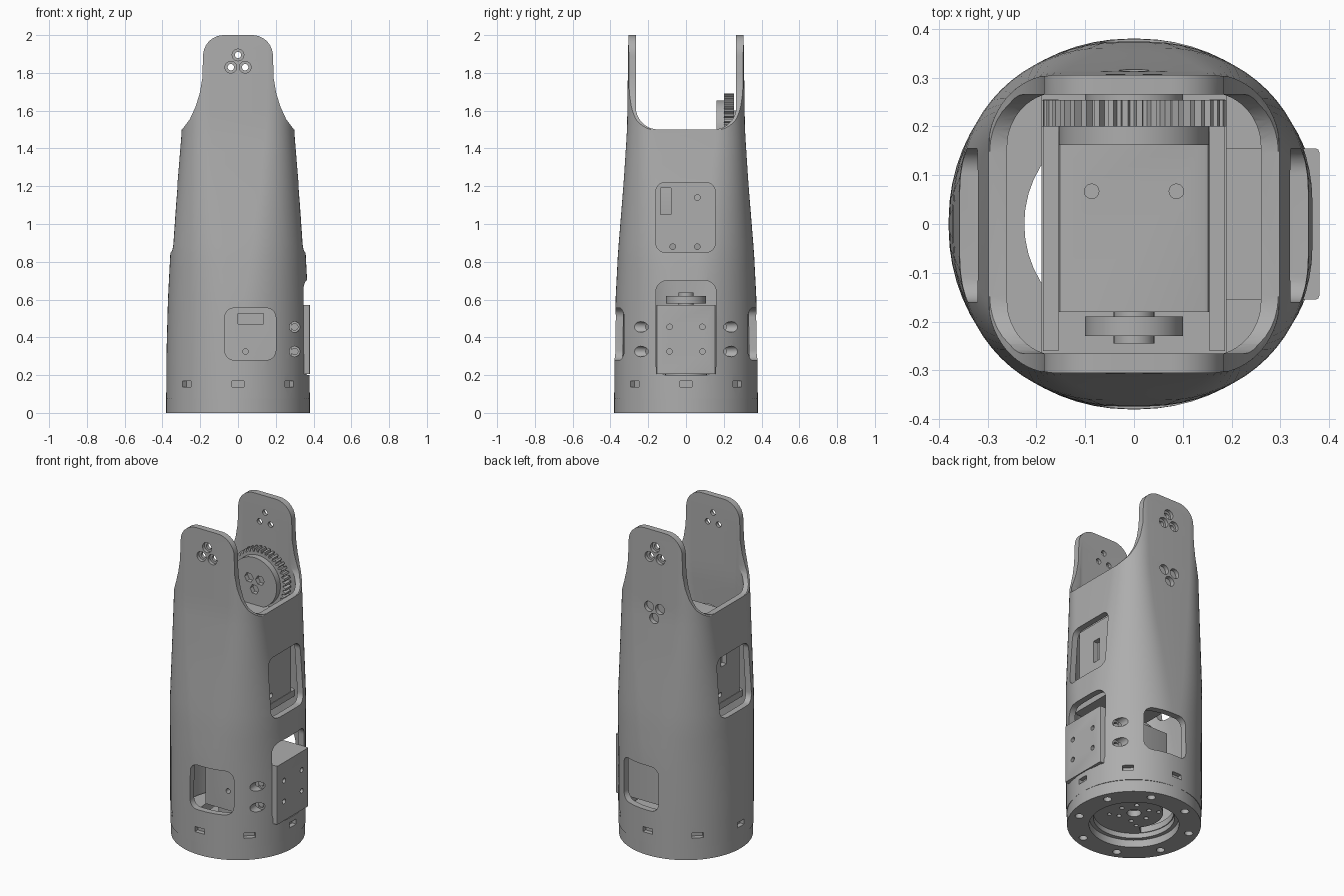
import bpy, bmesh, math
from math import sin, cos, pi, radians

cube = bpy.data.objects.get("Cube")
if cube:
    bpy.data.objects.remove(cube, do_unlink=True)

GREY = (0.42, 0.42, 0.42, 1)
mat = bpy.data.materials.new("plain grey")
mat.use_nodes = True
mat.diffuse_color = GREY
mat.node_tree.nodes["Principled BSDF"].inputs["Base Color"].default_value = GREY


def make(name, bm):
    bmesh.ops.recalc_face_normals(bm, faces=bm.faces)
    me = bpy.data.meshes.new(name)
    bm.to_mesh(me)
    bm.free()
    me.materials.append(mat)
    ob = bpy.data.objects.new(name, me)
    bpy.context.collection.objects.link(ob)
    return ob


def rrect(u0, u1, v0, v1, r, n=8):
    pts = []
    for k, (u, v) in enumerate([(u1 - r, v1 - r), (u0 + r, v1 - r), (u0 + r, v0 + r), (u1 - r, v0 + r)]):
        for i in range(n + 1):
            a = pi / 2 * (k + i / n)
            pts.append((u + r * cos(a), v + r * sin(a)))
    return pts


def circle(u, v, r, n=24):
    return [(u + r * cos(2 * pi * i / n), v + r * sin(2 * pi * i / n)) for i in range(n)]


def rect(u0, u1, v0, v1):
    return [(u0, v0), (u1, v0), (u1, v1), (u0, v1)]


def prism(name, pts, axis, lo, hi):
    """Extrude a 2D outline along an axis."""
    place = {"x": lambda u, v, w: (w, u, v), "y": lambda u, v, w: (u, w, v), "z": lambda u, v, w: (u, v, w)}[axis]
    bm = bmesh.new()
    rings = [[bm.verts.new(place(u, v, w)) for u, v in pts] for w in (lo, hi)]
    bm.faces.new(rings[0])
    bm.faces.new(rings[1])
    n = len(pts)
    for i in range(n):
        j = (i + 1) % n
        bm.faces.new((rings[0][i], rings[0][j], rings[1][j], rings[1][i]))
    return make(name, bm)


def cut(ob, *shapes):
    bpy.context.view_layer.objects.active = ob
    for shape in shapes:
        tool = shape if isinstance(shape, bpy.types.Object) else prism("cutter", *shape)
        tool.hide_render = True
        mod = ob.modifiers.new("cut", "BOOLEAN")
        mod.operation = "DIFFERENCE"
        mod.solver = "EXACT"
        mod.object = tool
        bpy.ops.object.modifier_apply(modifier=mod.name)
        bpy.data.objects.remove(tool, do_unlink=True)


def bolt_circle(radius, r, count, lo, hi, start=0):
    return [(circle(radius * cos(start + 2 * pi * i / count), radius * sin(start + 2 * pi * i / count), r, 16),
             "z", lo, hi) for i in range(count)]


# Tapered shell: round at the foot, rounded square at the top
KEYS = [(0.075, 0.38, 0.38, 0.37), (0.3, 0.379, 0.379, 0.365), (0.6, 0.371, 0.373, 0.34),
        (0.85, 0.358, 0.36, 0.29), (1.22, 0.32, 0.33, 0.2), (1.5, 0.297, 0.312, 0.15), (2.0, 0.295, 0.305, 0.14)]


def section(z):
    for a, b in zip(KEYS, KEYS[1:]):
        if z <= b[0] + 1e-6:
            t = (z - a[0]) / (b[0] - a[0])
            return [p + (q - p) * t for p, q in zip(a[1:], b[1:])]


levels = [0.075 + 1.925 * i / 28 for i in range(29)]
outlines = []
for z in levels:
    ax, ay, r = section(z)
    outlines.append([(u, v, z) for u, v in rrect(-ax, ax, -ay, ay, r, 16)])
for z in reversed(levels):
    ax, ay, r = section(z)
    ax, ay = ax - 0.038, ay - 0.04
    outlines.append([(u, v, z) for u, v in rrect(-ax, ax, -ay, ay, max(r - 0.04, 0.1), 16)])
bm = bmesh.new()
rings = [[bm.verts.new(p) for p in o] for o in outlines]
for k, ring in enumerate(rings):
    nxt = rings[(k + 1) % len(rings)]
    for i in range(len(ring)):
        j = (i + 1) % len(ring)
        bm.faces.new((ring[i], ring[j], nxt[j], nxt[i]))
shell = make("shell", bm)

# Fork opening and ear outline
cut(shell, (rrect(-0.266, 0.266, 1.5, 2.4, 0.12), "x", -0.6, 0.6))
ear = [(0.5, 1.5), (0.296, 1.5), (0.255, 1.555), (0.225, 1.62), (0.203, 1.69), (0.189, 1.77), (0.185, 1.89)]
ear += [(0.075 + 0.11 * cos(radians(a)), 1.89 + 0.11 * sin(radians(a))) for a in range(10, 91, 10)]
ear += [(0.075, 2.1), (0.5, 2.1)]
for s in (-1, 1):
    cut(shell, ([(s * u, v) for u, v in ear], "y", -0.6, 0.6))

# Windows
cut(shell,
    (rrect(-0.16, 0.155, 0.85, 1.22, 0.05), "x", -0.6, 0.6),
    (rrect(-0.16, 0.16, 0.2, 0.7, 0.06), "x", 0.2, 0.6),
    (rrect(-0.07, 0.2, 0.28, 0.555, 0.05), "y", -0.6, 0.6))

# Screw holes: ear clusters, gear cluster on the back, servo screws
for u, v in [(0, 1.895), (-0.038, 1.83), (0.038, 1.83)]:
    cut(shell, (circle(u, v, 0.017), "y", -0.6, 0.6))
    for s in (-1, 1):
        cut(shell, (circle(u, v, 0.031), "y", s * 0.287, s * 0.6))
for u, v in [(0, 1.455), (-0.038, 1.52), (0.038, 1.52)]:
    cut(shell, (circle(u, v, 0.031), "y", 0.287, 0.6))
for z in (0.325, 0.455):
    cut(shell, (circle(0.3, z, 0.017), "y", -0.6, 0.6))
    for s in (-1, 1):
        cut(shell, (circle(0.3, z, 0.028), "y", s * 0.2, s * 0.6))

# Ring of small slots near the foot
for i in range(8):
    slot = prism("slot_cutter", rect(-0.032, 0.032, 0.138, 0.17), "y", -0.5, -0.352)
    slot.rotation_euler.z = i * pi / 4
    bpy.context.view_layer.update()
    cut(shell, slot)

# Base ring with bolt holes
base = prism("base_ring", circle(0, 0, 0.38, 96), "z", 0, 0.075)
cut(base, (circle(0, 0, 0.255, 64), "z", -0.1, 0.2), *bolt_circle(0.325, 0.024, 8, -0.1, 0.05, pi / 8))

# Floor plate with an arc slot, and its raised rim
floor = prism("floor_plate", circle(0, 0, 0.335, 64), "z", 0.076, 0.115)
arc = [(0.225 * cos(radians(a)), 0.225 * sin(radians(a))) for a in range(100, 221, 8)]
arc += [(0.165 * cos(radians(a)), 0.165 * sin(radians(a))) for a in range(220, 99, -8)]
cut(floor, (arc, "z", 0, 0.3), (circle(0, 0, 0.04), "z", 0, 0.3), *bolt_circle(0.09, 0.014, 6, 0, 0.3),
    *bolt_circle(0.14, 0.012, 4, 0, 0.3, pi / 4))
rim = prism("floor_rim", circle(0, 0, 0.254, 64), "z", 0.045, 0.077)
cut(rim, (circle(0, 0, 0.23, 64), "z", 0, 0.2))

# Lower servo lying on its side, poking out of the left window
lower = prism("lower_servo", rrect(-0.12, 0.38, -0.155, 0.155, 0.008, 2), "z", 0.205, 0.57)
for z in (0.325, 0.455):
    for y in (-0.087, 0.087):
        cut(lower, (circle(y, z, 0.015, 16), "x", 0.35, 0.5))
cut(lower, (rect(0, 0.135, 0.47, 0.525), "y", -0.3, -0.135), (circle(0.04, 0.325, 0.015, 16), "y", -0.3, -0.12))
prism("lower_servo_horn", circle(0, 0, 0.105, 40), "z", 0.58, 0.62)
prism("lower_servo_hub", circle(0, 0, 0.04), "z", 0.56, 0.637)
prism("lower_servo_output", circle(0, 0, 0.11, 40), "z", 0.115, 0.206)

# Upper servo standing upright with a rear horn
upper = prism("upper_servo", rrect(-0.155, 0.155, 0.86, 1.36, 0.01, 2), "y", -0.18, 0.19)
for x in (-0.087, 0.087):
    cut(upper, (circle(x, 0.067, 0.015, 16), "z", 1.33, 1.5))
prism("upper_servo_horn", circle(0, 1.24, 0.1, 40), "y", -0.23, -0.19)
prism("upper_servo_hub", circle(0, 1.24, 0.042), "y", -0.245, -0.17)

# Servo cradle: cross plate and two side plates
prism("cradle_floor", rrect(-0.19, 0.19, -0.3, 0.3, 0.02, 3), "z", 0.79, 0.83)
for name, s in (("cradle_left", 1), ("cradle_right", -1)):
    side = prism(name, rect(-0.26, 0.255, 0.8, 1.3), "x", *sorted((s * 0.155, s * 0.187)))
    cut(side, (rect(-0.135, -0.08, 1.05, 1.19), "x", -0.5, 0.5))
    for y, z in [(0.06, 1.14), (-0.07, 0.88), (0.06, 0.88)]:
        cut(side, (circle(y, z, 0.015, 16), "x", -0.5, 0.5))

# Gear fixed to the back ear, with its round front plate
TEETH = 40
profile = []
for i in range(TEETH):
    for step, r in ((0, 0.172), (0.3, 0.172), (0.42, 0.19), (0.82, 0.19)):
        a = 2 * pi * (i + step) / TEETH
        profile.append((r * cos(a), 1.5 + r * sin(a)))
prism("gear", profile, "y", 0.2, 0.254)
prism("gear_boss", circle(0, 1.5, 0.1, 40), "y", 0.25, 0.275)
plate = prism("gear_plate", circle(0, 1.5, 0.154, 64), "y", 0.162, 0.201)
for u, v in [(0, 1.455), (-0.038, 1.52), (0.038, 1.52)]:
    cut(plate, (circle(u, v, 0.03, 6), "y", 0.1, 0.19))

# Smooth shading with sharp edges kept
bpy.ops.object.select_all(action="DESELECT")
for ob in bpy.context.collection.objects:
    if ob.type == "MESH" and mat.name in ob.data.materials:
        ob.select_set(True)
        bpy.context.view_layer.objects.active = ob
bpy.ops.object.shade_smooth_by_angle(angle=radians(30))
